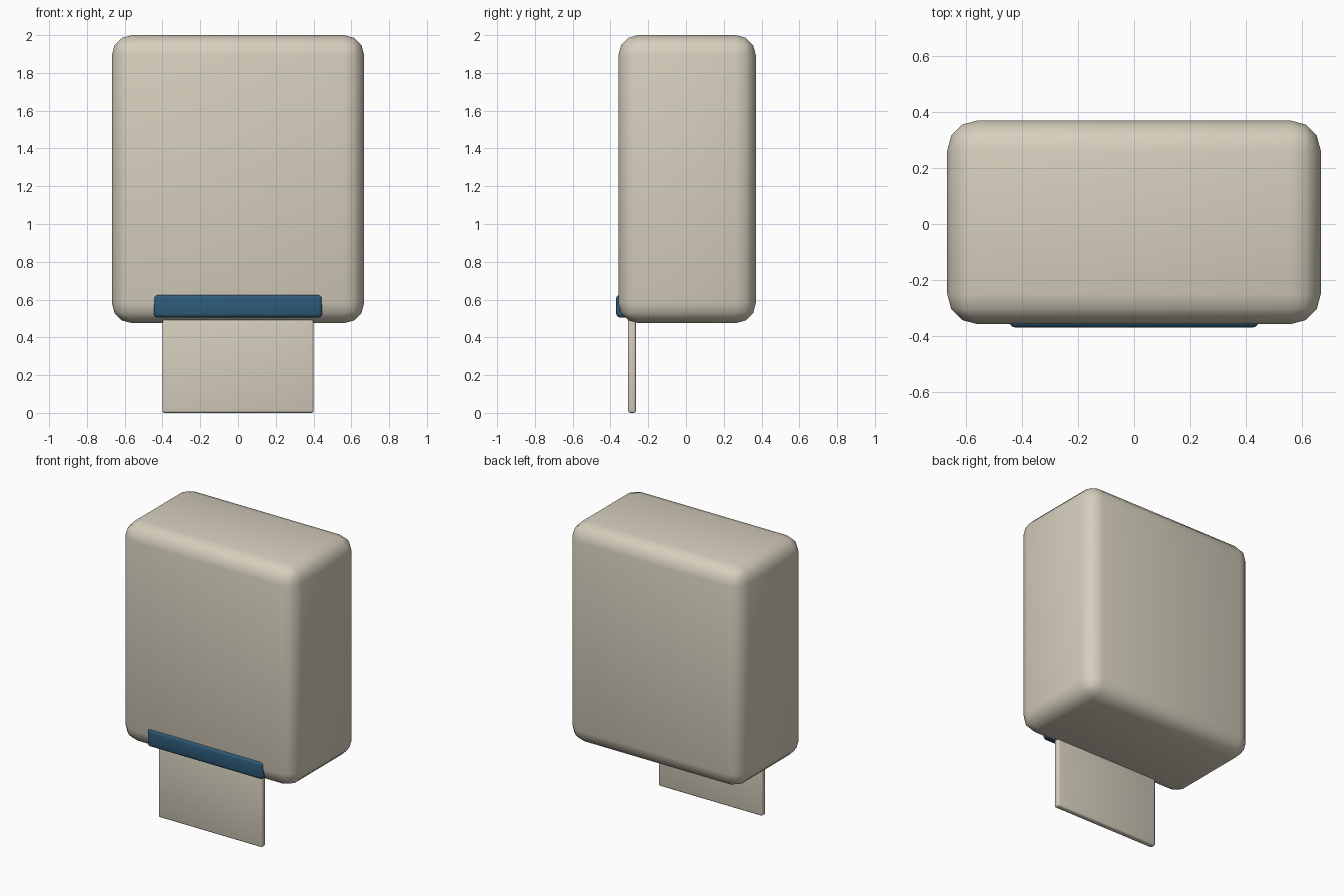
import bpy, math

if "Cube" in bpy.data.objects:
    bpy.data.objects.remove(bpy.data.objects["Cube"])


def material(name, rgb):
    m = bpy.data.materials.new(name)
    m.diffuse_color = (*rgb, 1)
    m.use_nodes = True
    m.node_tree.nodes["Principled BSDF"].inputs["Base Color"].default_value = m.diffuse_color
    return m


def rounded_box(name, x, y, z, radius, segments, mat):
    """Smooth-shaded bevelled box spanning the (min, max) ranges given."""
    bpy.ops.mesh.primitive_cube_add(
        size=1, location=[(a + b) / 2 for a, b in (x, y, z)])
    ob = bpy.context.object
    ob.name = name
    ob.scale = [b - a for a, b in (x, y, z)]
    bpy.ops.object.transform_apply(location=False, rotation=False, scale=True)
    bevel = ob.modifiers.new("rounded_edges", 'BEVEL')
    bevel.width = radius
    bevel.segments = segments
    bevel.limit_method = 'NONE'
    bpy.ops.object.modifier_apply(modifier=bevel.name)
    bpy.ops.object.shade_smooth_by_angle(angle=math.radians(50))
    ob.data.materials.append(mat)
    return ob


beige = material("warm beige", (0.67, 0.62, 0.51))
blue = material("dark blue", (0.027, 0.104, 0.19))

# Dispenser housing
rounded_box("housing", (-0.668, 0.668), (-0.358, 0.37), (0.475, 2.0), 0.107, 3, beige)
# Blue lip around the paper outlet, mostly sunk into the housing
rounded_box("outlet_lip", (-0.445, 0.445), (-0.37, -0.25), (0.505, 0.625), 0.02, 3, blue)
# Hanging paper sheet
rounded_box("paper_sheet", (-0.4, 0.4), (-0.307, -0.265), (0.0, 0.56), 0.012, 3, beige)
